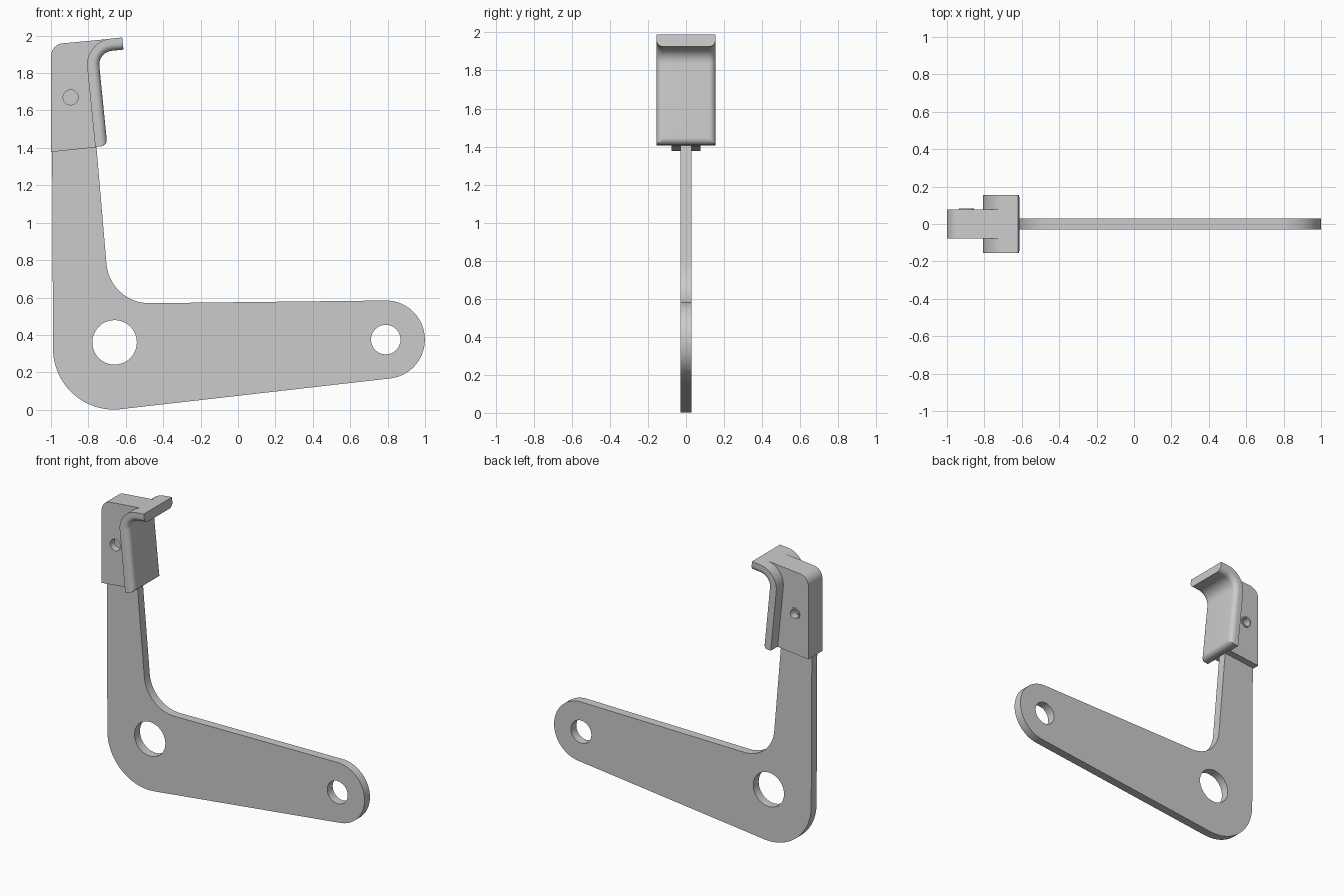
import bpy, bmesh
from math import sin, cos, pi, radians, tan, sqrt
from mathutils import Vector

if "Cube" in bpy.data.objects:
    bpy.data.objects.remove(bpy.data.objects["Cube"])


def arc(cx, cz, r, a0, a1, n=24):
    return [(cx + r * cos(radians(a0 + (a1 - a0) * i / n)),
             cz + r * sin(radians(a0 + (a1 - a0) * i / n))) for i in range(n + 1)]


def circle(cx, cz, r, n=48):
    return arc(cx, cz, r, 0, 360, n)[:-1]


def fillet(prev, corner, nxt, r, n=16):
    # rounded replacement for one polygon corner
    p, c, q = Vector(prev), Vector(corner), Vector(nxt)
    a, b = (p - c).normalized(), (q - c).normalized()
    half = a.angle(b) / 2
    mid = c + (a + b).normalized() * (r / sin(half))
    s = c + a * (r / tan(half)) - mid
    e = c + b * (r / tan(half)) - mid
    sweep = pi - 2 * half
    return [tuple(mid + (s * sin(sweep * (1 - i / n)) + e * sin(sweep * i / n)) / sin(sweep))
            for i in range(n + 1)]


def smooth(ob):
    bpy.ops.object.select_all(action='DESELECT')
    ob.select_set(True)
    bpy.context.view_layer.objects.active = ob
    bpy.ops.object.shade_smooth_by_angle(angle=radians(30))


def plate(name, loops, y0, y1):
    # front-view outline with holes, extruded from y0 to y1
    cu = bpy.data.curves.new(name, 'CURVE')
    cu.dimensions = '2D'
    cu.fill_mode = 'BOTH'
    cu.extrude = (y1 - y0) / 2
    for pts in loops:
        sp = cu.splines.new('POLY')
        sp.points.add(len(pts) - 1)
        for p, (x, z) in zip(sp.points, pts):
            p.co = (x, z, 0, 1)
        sp.use_cyclic_u = True
    ob = bpy.data.objects.new(name, cu)
    bpy.context.collection.objects.link(ob)
    ob.rotation_euler = (pi / 2, 0, 0)
    ob.location.y = (y0 + y1) / 2
    bpy.ops.object.select_all(action='DESELECT')
    ob.select_set(True)
    bpy.context.view_layer.objects.active = ob
    bpy.ops.object.convert(target='MESH')
    ob = bpy.context.object
    bm = bmesh.new()
    bm.from_mesh(ob.data)
    bmesh.ops.remove_doubles(bm, verts=bm.verts, dist=1e-5)
    bmesh.ops.recalc_face_normals(bm, faces=bm.faces)
    bm.to_mesh(ob.data)
    bm.free()
    smooth(ob)
    return ob


# L-shaped lever with two pivot holes
top_left, heel = (-0.996, 1.85), (-0.987, -0.038)
tip = arc(0.79, 0.375, 0.209, -83.5, 90.5, 40)
crook, top_right = (-0.685, 0.567), (-0.795, 1.85)
lever = ([top_left] + fillet(top_left, heel, tip[0], 0.325, 24) + tip
         + fillet(tip[-1], crook, top_right, 0.23) + [top_right])
plate("lever", [lever, circle(-0.66, 0.36, 0.119), circle(0.79, 0.375, 0.079)], -0.03, 0.03)

# clamp block around the lever top, open at the rivet
bl, tl, tr = (-1.0, 1.378), (-1.0, 1.953), (-0.68, 1.983)
block = [bl, (-0.75, 1.404), (-0.785, 1.83), (-0.742, 1.92), (-0.68, 1.965), tr]
block += fillet(tr, tl, bl, 0.07)
plate("clamp_block", [block, circle(-0.895, 1.67, 0.04)], -0.077, 0.077)

# rivet sleeve, slightly proud at the back
plate("rivet_sleeve", [circle(-0.895, 1.67, 0.04), circle(-0.895, 1.67, 0.03)], 0.02, 0.084)

# bent pad: rounded cross-section swept along an L path
u, d = Vector((-0.1, 0.995)), Vector((0.995, 0.1))
C, R, T, W, r = Vector((-0.82, 1.97)), 0.14, 0.065, 0.155, 0.035
stations = []                                   # outer point, inward normal, thickness
for i in range(9):                              # rounded lower edge
    h = r * (1 - cos(pi / 2 * i / 8))
    stations.append((C - u * (0.568 - h), d, T - r + sqrt(max(0, r * r - (r - h) ** 2))))
centre = C - u * R + d * R
for i in range(17):                             # bend
    a = pi / 2 * i / 16
    n = d * cos(a) - u * sin(a)
    stations.append((centre - n * R, n, T))
stations.append((C + d * 0.202, -u, T))

right = [(W - r + r * cos(a), T - r + r * sin(a)) for a in [pi / 2 * k / 8 for k in range(9)]]
section = [(W, 0)] + right + [(-y, t) for y, t in reversed(right)] + [(-W, 0)]
bm = bmesh.new()
rings = []
for p, n, thick in stations:
    ring = []
    for y, t in section:
        q = p + n * min(t, thick)
        ring.append(bm.verts.new((q.x, y, q.y)))
    rings.append(ring)
m = len(section)
for a, b in zip(rings, rings[1:]):
    for k in range(m):
        bm.faces.new((a[k], a[(k + 1) % m], b[(k + 1) % m], b[k]))
bm.faces.new(rings[0])
bm.faces.new(rings[-1])
bmesh.ops.recalc_face_normals(bm, faces=bm.faces)
me = bpy.data.meshes.new("bent_pad")
bm.to_mesh(me)
bm.free()
pad = bpy.data.objects.new("bent_pad", me)
bpy.context.collection.objects.link(pad)
smooth(pad)
